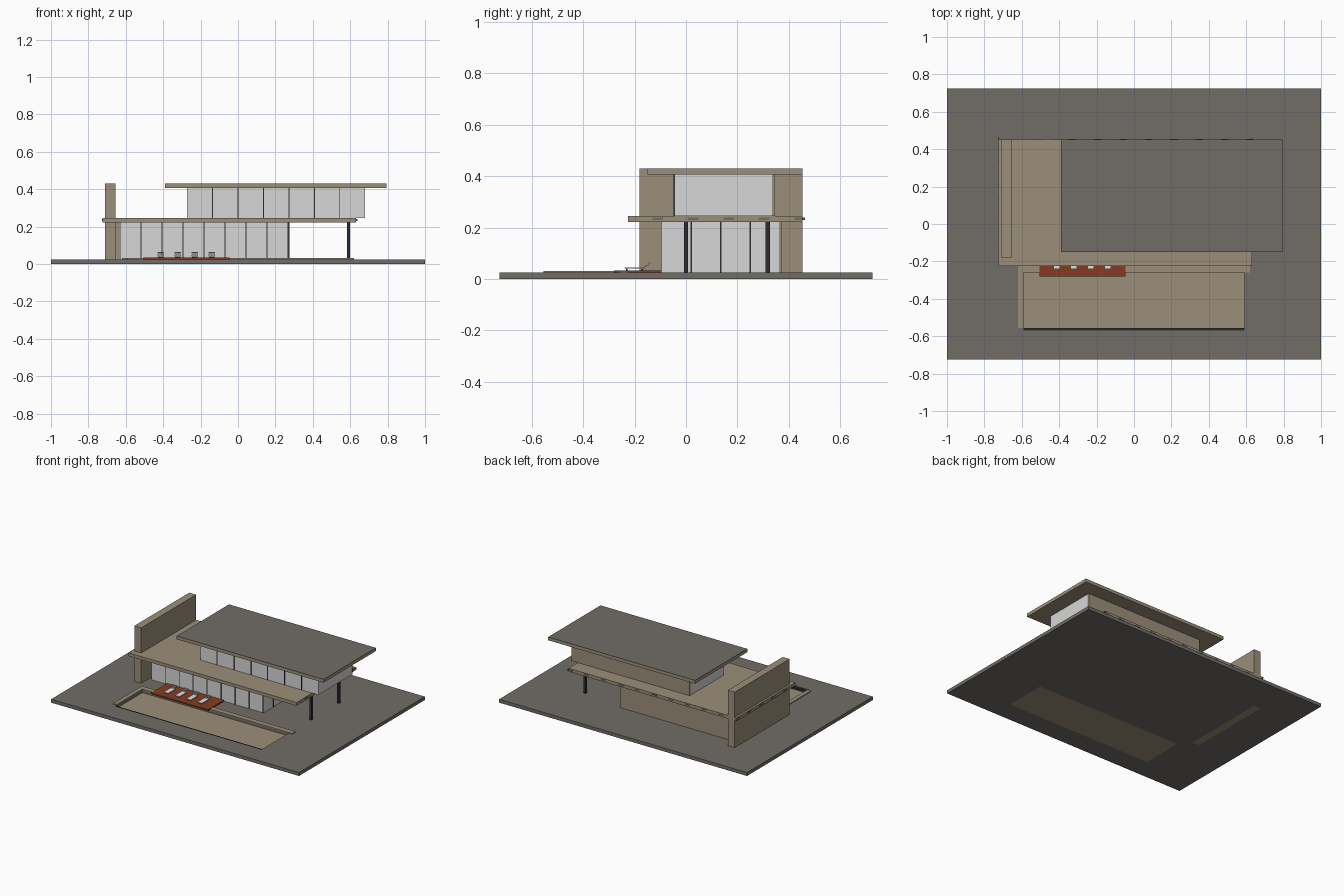
import bpy

cube = bpy.data.objects.get("Cube")
if cube:
    bpy.data.objects.remove(cube, do_unlink=True)


def material(name, color):
    m = bpy.data.materials.new(name)
    m.use_nodes = True
    m.diffuse_color = (*color, 1)
    m.node_tree.nodes["Principled BSDF"].inputs["Base Color"].default_value = (*color, 1)
    return m


GREY = material("slate grey", (0.165, 0.155, 0.138))
TAN = material("tan stone", (0.33, 0.275, 0.195))
GLASS = material("pale glass", (0.68, 0.68, 0.69))
DARK = material("dark metal", (0.025, 0.027, 0.03))
WOOD = material("red wood", (0.24, 0.045, 0.015))
WHITE = material("white fabric", (0.75, 0.77, 0.78))


def box(name, x, y, z, mat):
    """Box spanning three (low, high) ranges."""
    verts = [(a, b, c) for a in x for b in y for c in z]
    faces = [(0, 1, 3, 2), (4, 6, 7, 5), (0, 4, 5, 1),
             (2, 3, 7, 6), (0, 2, 6, 4), (1, 5, 7, 3)]
    mesh = bpy.data.meshes.new(name)
    mesh.from_pydata(verts, [], faces)
    mesh.materials.append(mat)
    ob = bpy.data.objects.new(name, mesh)
    bpy.context.collection.objects.link(ob)
    return ob


def around(c, width):
    return (c - width / 2, c + width / 2)


def cut(target, x, y):
    """Cut a rectangular opening right through the target."""
    cutter = box("cutter", x, y, (-1, 1), GREY)
    cutter.hide_render = True
    mod = target.modifiers.new("opening", "BOOLEAN")
    mod.operation = "DIFFERENCE"
    mod.solver = "EXACT"
    mod.object = cutter
    bpy.context.view_layer.objects.active = target
    bpy.ops.object.modifier_apply(modifier=mod.name)
    bpy.data.objects.remove(cutter, do_unlink=True)


GROUND = 0.025
SLAB = (0.222, 0.246)
ROOF = (0.406, 0.43)

# Ground with openings for the pool and the tall wall
pool_x, pool_y = (-0.59, 0.59), (-0.57, -0.26)
wall_x, wall_y = (-0.71, -0.655), (-0.18, 0.453)
ground = box("ground", (-1, 1), (-0.725, 0.725), (0, GROUND), GREY)
cut(ground, pool_x, pool_y)
cut(ground, wall_x, wall_y)

# Pool
box("pool_floor", pool_x, pool_y, (0, 0.005), TAN)
box("pool_gutter", pool_x, (-0.57, -0.555), (0.005, 0.02), DARK)
box("pool_coping_back", (-0.62, 0.62), (-0.26, -0.222), (GROUND, 0.031), TAN)
box("pool_coping_side", (-0.62, -0.59), (-0.555, -0.26), (GROUND, 0.031), TAN)

# Tall wall through both storeys
box("tall_wall", wall_x, wall_y, (0, 0.43), TAN)

# Lower storey
lower_x, lower_y = (-0.632, 0.272), (-0.095, 0.362)
lower_z = (GROUND, SLAB[0])
box("lower_glass", lower_x, lower_y, lower_z, GLASS)
box("lower_back_wall", (-0.655, 0.272), (0.362, 0.374), lower_z, TAN)
for i in range(1, 9):
    x = lower_x[0] + i * 0.1125
    box("lower_front_mullion", around(x, 0.005), (-0.098, -0.094), lower_z, DARK)
for y in (0.02, 0.135, 0.25):
    box("lower_side_mullion", (0.271, 0.275), around(y, 0.005), lower_z, DARK)

# Middle slab with small vents set on its edges
slab_x, slab_y = (-0.725, 0.63), (-0.225, 0.453)
box("middle_slab", slab_x, slab_y, SLAB, TAN)
vent_z = (0.229, 0.24)
for i in range(5):
    y = -0.11 + i * 0.138
    for edge in slab_x:
        box("side_vent", around(edge, 0.004), around(y, 0.04), vent_z, GREY)
for i in range(10):
    x = -0.6 + i * 0.1355
    box("back_vent", around(x, 0.04), around(slab_y[1], 0.004), vent_z, GREY)

# Columns under the overhang
for y in (0.0, 0.318):
    box("column", around(0.59, 0.016), around(y, 0.016), lower_z, DARK)

# Upper storey
upper_x, upper_y = (-0.272, 0.68), (-0.045, 0.335)
upper_z = (SLAB[1], ROOF[0])
box("upper_glass", upper_x, upper_y, upper_z, GLASS)
box("upper_back_wall", upper_x, (0.335, 0.347), upper_z, TAN)
for i in range(1, 7):
    x = upper_x[0] + i * 0.136
    box("upper_front_mullion", around(x, 0.005), (-0.048, -0.044), upper_z, DARK)

# Roof: tan slab with a slate covering
roof_x, roof_y = (-0.39, 0.795), (-0.15, 0.453)
box("roof_slab", roof_x, roof_y, (ROOF[0], 0.427), TAN)
box("roof_covering", roof_x, roof_y, (0.427, ROOF[1]), GREY)

# Wooden terrace with four loungers
box("terrace", (-0.505, -0.045), (-0.28, -0.098), (GROUND, 0.034), WOOD)
for x in (-0.413, -0.322, -0.231, -0.14):
    wide = around(x, 0.036)
    box("lounger_seat", wide, (-0.24, -0.16), (0.04, 0.045), WHITE)
    for y in (-0.23, -0.17):
        box("lounger_leg", around(x, 0.03), around(y, 0.005), (0.034, 0.04), DARK)
    # Sloping backrest made of slats
    for k in range(3):
        y, z = -0.162 + k * 0.008, 0.046 + k * 0.0065
        box("lounger_back_slat", wide, (y, y + 0.008), (z, z + 0.005), WHITE)
